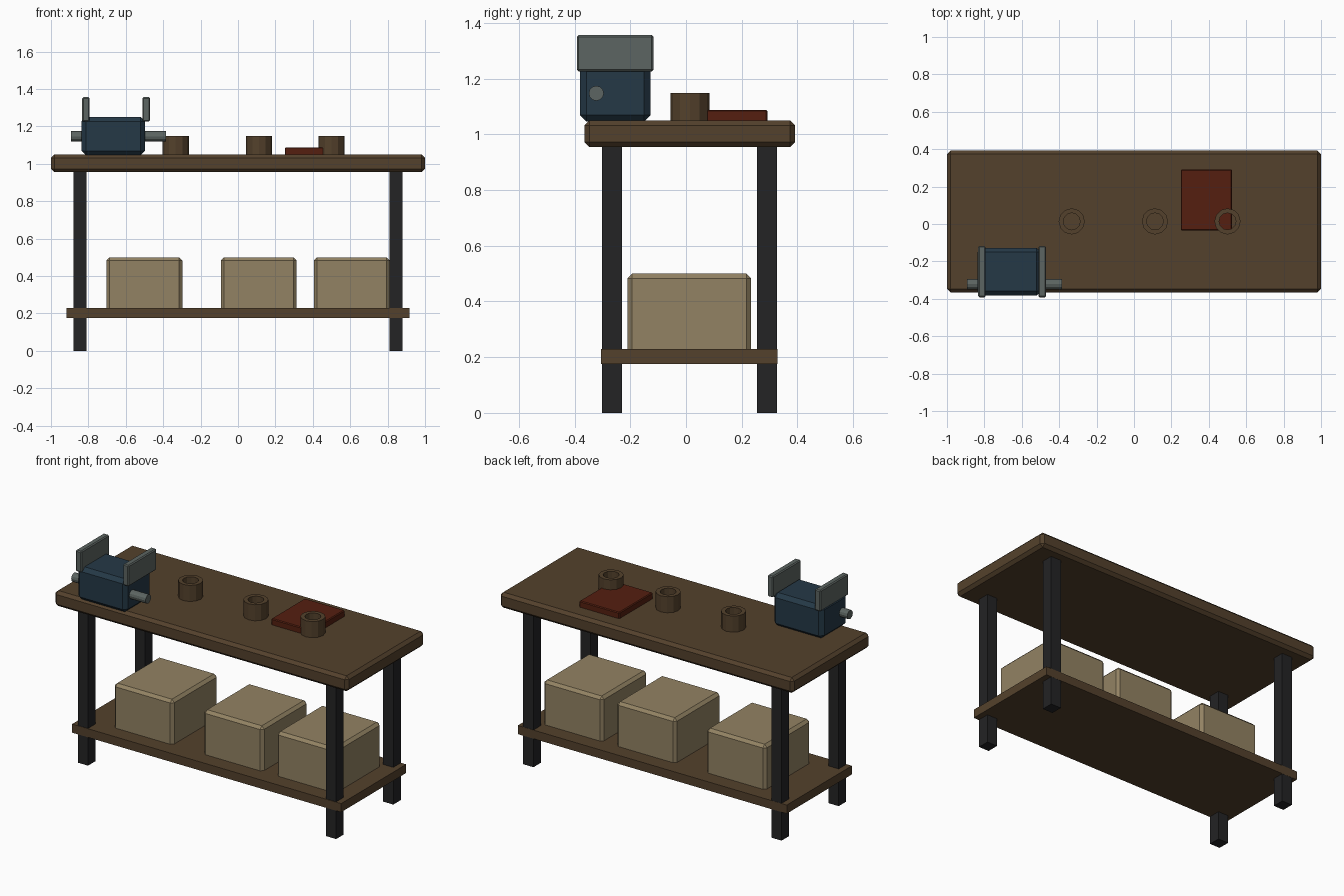
import bpy, bmesh, math
from mathutils import Matrix

if "Cube" in bpy.data.objects:
    bpy.data.objects.remove(bpy.data.objects["Cube"])


def material(name, rgb):
    m = bpy.data.materials.new(name)
    m.diffuse_color = (*rgb, 1)
    m.use_nodes = True
    m.node_tree.nodes["Principled BSDF"].inputs["Base Color"].default_value = m.diffuse_color
    return m


wood = material("brown wood", (0.088, 0.053, 0.025))
black = material("black metal", (0.017, 0.017, 0.018))
tan = material("tan cardboard", (0.290, 0.225, 0.125))
blue = material("dark blue paint", (0.018, 0.040, 0.062))
grey = material("grey steel", (0.108, 0.130, 0.122))
red = material("dark red", (0.090, 0.0135, 0.005))


def finish(name, bm, mat):
    bmesh.ops.recalc_face_normals(bm, faces=bm.faces[:])
    me = bpy.data.meshes.new(name)
    bm.to_mesh(me)
    bm.free()
    me.materials.append(mat)
    ob = bpy.data.objects.new(name, me)
    bpy.context.collection.objects.link(ob)
    return ob


def box(name, lo, hi, mat, bevel=0):
    """Box between two corners, with an optional flat chamfer."""
    bm = bmesh.new()
    bmesh.ops.create_cube(bm, size=1)
    for v in bm.verts:
        v.co = [lo[i] + (v.co[i] + 0.5) * (hi[i] - lo[i]) for i in range(3)]
    if bevel:
        bmesh.ops.bevel(bm, geom=bm.edges[:], offset=bevel, segments=1,
                        affect='EDGES')
    return finish(name, bm, mat)


def tube(name, centre, r_out, r_in, z0, z1, mat, sides=12):
    """Open ring with a hole right through it."""
    bm = bmesh.new()
    profile = [(r_out, z0), (r_out, z1), (r_in, z1), (r_in, z0)]
    rings = []
    for r, z in profile:
        rings.append([bm.verts.new((centre[0] + r * math.sin(2 * math.pi * k / sides),
                                    centre[1] + r * math.cos(2 * math.pi * k / sides), z))
                      for k in range(sides)])
    for i in range(4):
        a, b = rings[i], rings[(i + 1) % 4]
        for k in range(sides):
            n = (k + 1) % sides
            bm.faces.new((a[k], a[n], b[n], b[k]))
    return finish(name, bm, mat)


# Bench: top, lower shelf and four legs
box("bench_top", (-1, -0.365, 0.955), (1, 0.392, 1.05), wood, 0.018)
box("lower_shelf", (-0.916, -0.305, 0.176), (0.916, 0.328, 0.229), wood)
for side, x in (("left", -0.88), ("right", 0.81)):
    for end, y in (("front", -0.302), ("back", 0.254)):
        box(f"{end}_{side}_leg", (x, y, 0), (x + 0.07, y + 0.073, 0.965), black)

# Storage boxes on the shelf, sunk slightly into it
for i, x in enumerate((-0.704, -0.092, 0.406)):
    box(f"storage_box_{i + 1}", (x, -0.21, 0.2), (x + 0.406, 0.234, 0.5), tan, 0.017)

# Hollow cups and a flat book on the top
for i, x in enumerate((-0.333, 0.112, 0.5)):
    tube(f"cup_{i + 1}", (x, 0.014), 0.07, 0.045, 1.05, 1.149, wood)
box("book", (0.25, -0.035, 1.045), (0.523, 0.292, 1.088), red, 0.005)

# Vise: body, two jaws and a cross bar
box("vise_body", (-0.837, -0.381, 1.046), (-0.497, -0.127, 1.25), blue, 0.023)
for side, x in (("left", -0.833), ("right", -0.51)):
    box(f"vise_{side}_jaw", (x, -0.392, 1.226), (x + 0.039, -0.117, 1.356), grey, 0.006)
bm = bmesh.new()
bmesh.ops.create_cone(bm, cap_ends=True, segments=12, radius1=0.027, radius2=0.027,
                      depth=0.506,
                      matrix=Matrix.Translation((-0.639, -0.322, 1.147))
                      @ Matrix.Rotation(math.pi / 2, 4, 'Y'))
finish("vise_bar", bm, grey)
